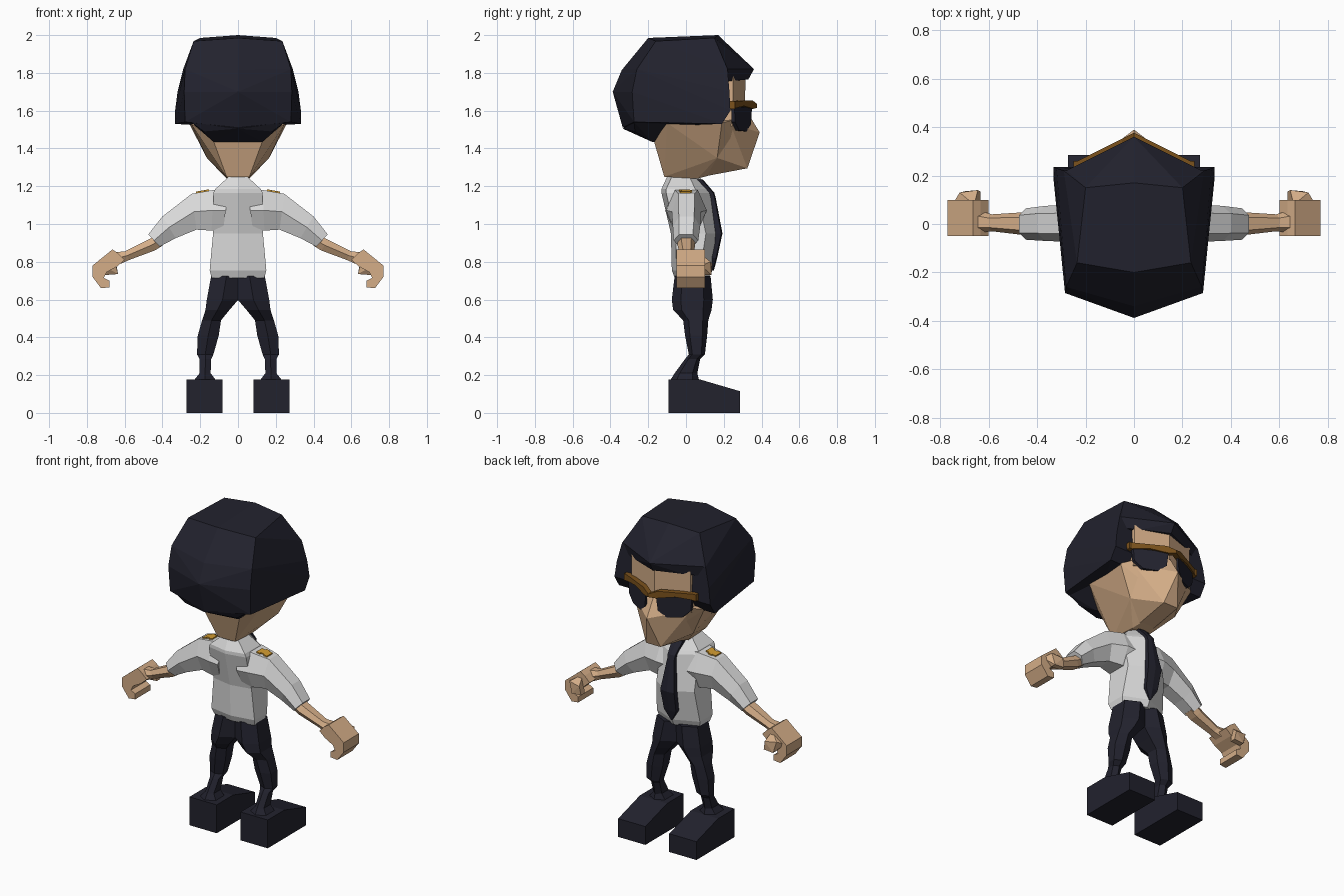
import bpy, bmesh, math
from mathutils import Vector

cube = bpy.data.objects.get("Cube")
if cube:
    bpy.data.objects.remove(cube, do_unlink=True)


def material(name, rgb):
    m = bpy.data.materials.new(name)
    m.use_nodes = True
    c = (*rgb, 1.0)
    m.diffuse_color = c
    b = next(n for n in m.node_tree.nodes if n.type == 'BSDF_PRINCIPLED')
    b.inputs["Base Color"].default_value = c
    b.inputs["Roughness"].default_value = 0.9
    return m


NAVY = material("dark navy", (0.016, 0.016, 0.027))
SKIN = material("skin", (0.66, 0.42, 0.245))
SHIRT = material("white shirt", (0.70, 0.70, 0.70))
BROWN = material("brown frame", (0.20, 0.085, 0.012))
GOLD = material("gold", (0.65, 0.33, 0.03))


def finish(name, bm, mat):
    bmesh.ops.recalc_face_normals(bm, faces=bm.faces)
    me = bpy.data.meshes.new(name)
    bm.to_mesh(me)
    bm.free()
    me.materials.append(mat)
    ob = bpy.data.objects.new(name, me)
    bpy.context.collection.objects.link(ob)
    return ob


def hull(name, pts, mat, mirror=True):
    """Faceted convex block around points, mirrored in x."""
    allp = {tuple(p) for p in pts}
    if mirror:
        allp |= {(-x, y, z) for x, y, z in allp if x}
    bm = bmesh.new()
    vs = [bm.verts.new(p) for p in sorted(allp)]
    bmesh.ops.convex_hull(bm, input=vs)
    bmesh.ops.delete(bm, geom=[v for v in bm.verts if not v.link_faces], context='VERTS')
    bmesh.ops.dissolve_limit(bm, angle_limit=math.radians(4),
                             verts=bm.verts, edges=bm.edges)
    return finish(name, bm, mat)


def loft(name, rings, mat):
    """Skin a tube through equal-sized rings and cap both ends."""
    bm = bmesh.new()
    vr = [[bm.verts.new(p) for p in r] for r in rings]
    n = len(vr[0])
    for a, b in zip(vr, vr[1:]):
        for i in range(n):
            j = (i + 1) % n
            bm.faces.new((a[i], a[j], b[j], b[i]))
    bm.faces.new(vr[0])
    bm.faces.new(vr[-1])
    return finish(name, bm, mat)


def flip(pts, s):
    return [(s * x, y, z) for x, y, z in pts]


def leg_ring(z, x0, x1, y0, y1):
    xm, d = (x0 + x1) / 2, (y1 - y0) * 0.22
    return [(x0, y0 + d, z), (xm, y0, z), (x1, y0 + d, z),
            (x1, y1 - d, z), (xm, y1, z), (x0, y1 - d, z)]


def arm_ring(top, bot, y0, y1):
    """Six-sided section between a top and a bottom (x, z) point."""
    (xt, zt), (xb, zb) = top, bot
    xm, zm, d = (xt + xb) / 2, (zt + zb) / 2, (y1 - y0) * 0.22
    return [(xt, y0 + d, zt), (xm, y0, zm), (xb, y0 + d, zb),
            (xb, y1 - d, zb), (xm, y1, zm), (xt, y1 - d, zt)]


# Hair: main mass, fringe and nape
hull("hair", [(0, .17, 2.0), (.2, .15, 1.985), (0, -.2, 1.985), (.235, -.16, 1.968),
              (.28, -.26, 1.82), (0, -.34, 1.815), (0, -.388, 1.7), (.285, -.285, 1.7),
              (.28, -.275, 1.54), (0, -.335, 1.51), (.29, .22, 1.82), (.32, .23, 1.7),
              (.333, .235, 1.6), (.333, .19, 1.53)], NAVY)
hull("hair_fringe", [(0, .17, 2.0), (.2, .15, 1.985), (0, .36, 1.82), (0, .33, 1.765),
                     (.17, .27, 1.82), (.17, .26, 1.76), (.25, .22, 1.755),
                     (.29, .215, 1.82)], NAVY)
hull("hair_nape", [(.25, -.275, 1.54), (.25, -.10, 1.54), (.13, -.18, 1.435),
                   (.13, -.10, 1.435), (0, -.335, 1.505), (.18, -.27, 1.49)], NAVY)

# Head: forehead, jaw and pointed muzzle
hull("forehead", [(0, .315, 1.78), (.205, .25, 1.78), (0, .31, 1.5), (.205, .245, 1.52),
                  (.2, 0, 1.78), (.2, 0, 1.5)], SKIN)
hull("jaw", [(.26, .19, 1.535), (.21, .245, 1.55), (.25, -.1, 1.535), (.13, -.17, 1.44),
             (.06, -.115, 1.25), (.06, .06, 1.24), (.165, .165, 1.35), (0, .3, 1.5),
             (0, .32, 1.31)], SKIN)
hull("muzzle", [(0, .32, 1.60), (.03, .31, 1.58), (0, .39, 1.485), (.05, .325, 1.295),
                (.165, .165, 1.35), (.2, .235, 1.53), (.05, .06, 1.245)], SKIN)

# Sunglasses
for side, s in (("left", 1), ("right", -1)):
    def plate(name, shape, y_off, depth, mat):
        """Extrude an (x, z) outline along the wrapped front of the face."""
        def at(x, z, o):
            return (s * x, .372 - .5 * x + y_off + o, z)
        loft(name, [[at(x, z, 0) for x, z in shape],
                    [at(x, z, -depth) for x, z in shape]], mat)
    plate(side + "_lens", [(.035, 1.62), (.22, 1.62), (.215, 1.54), (.17, 1.495),
                           (.09, 1.49), (.045, 1.53)], -.005, .018, NAVY)
    plate(side + "_brow_frame", [(0, 1.635), (.05, 1.655), (.25, 1.65), (.25, 1.61),
                                 (.14, 1.625), (.04, 1.61), (0, 1.615)], .005, .035, BROWN)
    hull(side + "_temple_arm", flip([(x, y, z) for x in (.225, .25)
         for y, z in ((.26, 1.61), (.26, 1.65), (.17, 1.60), (.17, 1.625))], s), BROWN, False)

# Shirt body with a ridge down the front and back
body = []
for z, w, yb, yf in ((.715, .14, -.06, .12), (.755, .15, -.075, .14), (.95, .132, -.08, .185),
                     (1.165, .13, -.13, .14), (1.185, .12, -.13, .125), (1.25, .05, -.10, .07)):
    b, f = yb + .025, yf - (yf - yb) * .3
    body.append([(0, yb, z), (w, b, z), (w, f, z), (0, yf, z), (-w, f, z), (-w, b, z)])
loft("shirt_body", body, SHIRT)

# Tie lying over the front ridge
loft("tie", [[(-w, y - .04, z), (w, y - .04, z), (w, y - .006, z), (0, y, z), (-w, y - .006, z)]
             for z, w, y in ((1.235, .035, .09), (1.165, .026, .15), (1.14, .024, .157),
                             (.95, .048, .193), (.82, .042, .165), (.755, .005, .148))], NAVY)

for side, s in (("left", 1), ("right", -1)):
    # Sleeve, cuff to shoulder
    loft(side + "_sleeve", [flip(arm_ring(*r), s) for r in (
        ((.05, 1.18), (.08, .96), -.11, .11), ((.13, 1.18), (.14, .965), -.105, .11),
        ((.245, 1.16), (.22, .97), -.075, .08), ((.40, 1.04), (.33, .925), -.07, .075),
        ((.475, .945), (.415, .88), -.065, .065))], SHIRT)
    # Shoulder badge: staggered bars
    for i, (x, y) in enumerate(((.165, -.008), (.188, .004), (.211, -.004))):
        z = 1.1825 - (x - .13) * .174
        hull(f"{side}_badge_bar_{i + 1}", flip([(x + a, y + b, z - a * .174 + c)
             for a in (-.012, .012) for b in (-.028, .028) for c in (-.006, .005)], s),
             GOLD, False)
    # Forearm
    loft(side + "_forearm", [flip(arm_ring(*r), s) for r in (
        ((.44, .935), (.40, .885), -.045, .05), ((.48, .915), (.44, .86), -.045, .048),
        ((.60, .855), (.575, .81), -.03, .04), ((.66, .85), (.62, .79), -.035, .055))], SKIN)
    # Curled hand and thumb
    fist = [(.60, .81), (.635, .845), (.665, .865), (.77, .78), (.77, .72), (.725, .66),
            (.68, .665), (.68, .70), (.71, .715), (.695, .745), (.64, .775)]
    loft(side + "_hand", [[(s * (.665 + (x - .665) * k), y, z) for x, z in fist]
                          for y, k in ((-.05, 1), (.10, 1))], SKIN)
    hull(side + "_thumb", flip([(.66, .08, .84), (.75, .08, .78), (.68, .08, .76),
         (.645, .14, .79), (.72, .13, .80), (.635, .135, .735), (.70, .135, .73),
         (.635, .10, .735), (.70, .10, .73)], s), SKIN, False)
    # Trouser leg, waist to ankle
    loft(side + "_trouser_leg", [flip(leg_ring(*r), s) for r in (
        (.725, -.02, .142, -.06, .13), (.60, -.002, .165, -.075, .142),
        (.545, .045, .172, -.068, .135), (.49, .09, .19, -.015, .118),
        (.41, .102, .213, -.005, .112), (.31, .13, .217, .015, .10),
        (.285, .142, .203, -.005, .075), (.21, .145, .203, -.06, .06),
        (.17, .115, .235, -.085, .07))], NAVY)
    # Wedge shoe
    shoe = [(-.093, 0), (.285, 0), (.285, .115), (.07, .178), (-.093, .178)]
    loft(side + "_shoe", [[(s * x, y, z) for y, z in shoe] for x in (.083, .272)], NAVY)
